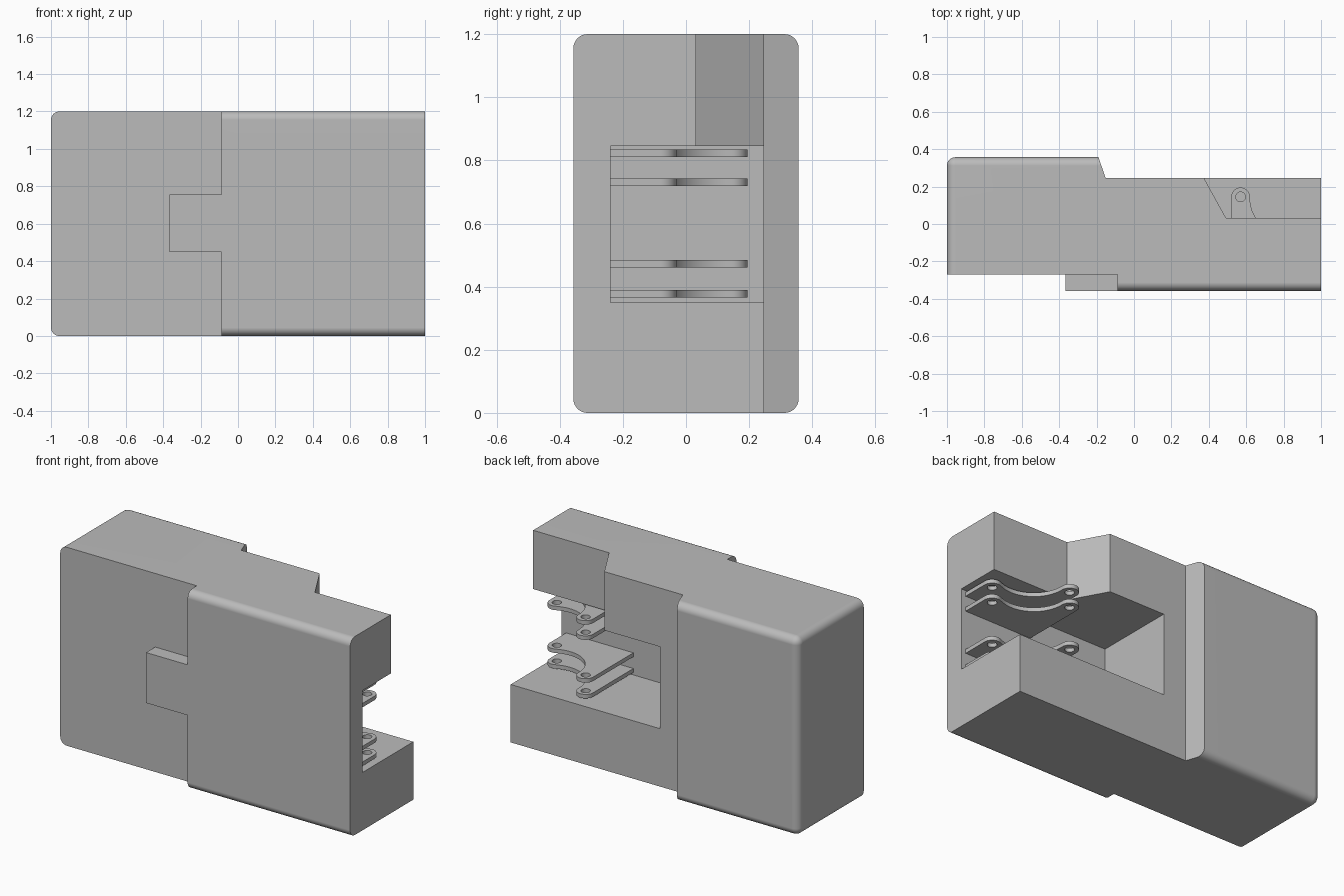
import bpy, bmesh
from math import cos, sin, atan2, pi, radians, hypot

cube = bpy.data.objects.get("Cube")
if cube:
    bpy.data.objects.remove(cube, do_unlink=True)

grey = bpy.data.materials.new("plain_grey")
grey.use_nodes = True
tone = (0.5, 0.5, 0.5, 1)
grey.diffuse_color = tone
grey.node_tree.nodes["Principled BSDF"].inputs["Base Color"].default_value = tone


def prism(name, outline, z0, z1, round_edge=None, radius=0.045):
    """Extrude an XY outline from z0 to z1; round the edges picked by a rule."""
    bm = bmesh.new()
    base = bm.faces.new([bm.verts.new((x, y, z0)) for x, y in outline])
    top = bmesh.ops.extrude_face_region(bm, geom=[base])["geom"]
    bmesh.ops.translate(bm, vec=(0, 0, z1 - z0),
                        verts=[v for v in top if isinstance(v, bmesh.types.BMVert)])
    bmesh.ops.recalc_face_normals(bm, faces=bm.faces)
    if round_edge:
        picked = [e for e in bm.edges if round_edge(*[v.co for v in e.verts])]
        bmesh.ops.bevel(bm, geom=picked, offset=radius, segments=8, profile=0.5,
                        affect='EDGES', clamp_overlap=True)
    mesh = bpy.data.meshes.new(name)
    bm.to_mesh(mesh)
    bm.free()
    obj = bpy.data.objects.new(name, mesh)
    bpy.context.collection.objects.link(obj)
    mesh.materials.append(grey)
    return obj


def arc(cx, cy, r, a0, a1, steps):
    return [(cx + r * cos(a0 + (a1 - a0) * i / steps),
             cy + r * sin(a0 + (a1 - a0) * i / steps)) for i in range(steps + 1)]


def box(name, x0, x1, y0, y1, z0, z1):
    return prism(name, [(x0, y0), (x1, y0), (x1, y1), (x0, y1)], z0, z1)


def cylinder(name, x, y, r, z0, z1):
    return prism(name, arc(x, y, r, 0, 2 * pi, 48)[:-1], z0, z1)


def apply_boolean(obj, other, operation='DIFFERENCE'):
    mod = obj.modifiers.new("cut", 'BOOLEAN')
    mod.object, mod.operation, mod.solver = other, operation, 'EXACT'
    bpy.context.view_layer.objects.active = obj
    bpy.ops.object.modifier_apply(modifier=mod.name)
    bpy.data.objects.remove(other, do_unlink=True)


def smooth(obj):
    bpy.ops.object.select_all(action='DESELECT')
    obj.select_set(True)
    bpy.context.view_layer.objects.active = obj
    bpy.ops.object.shade_smooth_by_angle(angle=radians(30))
    mod = obj.modifiers.new("even_shading", 'WEIGHTED_NORMAL')
    mod.keep_sharp = True


FRONT, BACK, LOW_FRONT, LOW_BACK, HEIGHT = -0.357, 0.357, -0.27, 0.247, 1.2
FLOOR = -0.24


def rounded(a, b):
    """Front long edges, rear rim and the end corners of the thick block."""
    at = lambda axis, value: all(abs(p[axis] - value) < 1e-4 for p in (a, b))
    return (at(1, BACK) and not (abs(a.x + 0.19) < 1e-4 and abs(b.x + 0.19) < 1e-4)
            or at(1, FRONT) and a.z == b.z
            or at(0, -1) and a.z == b.z)


# Main body: stepped plan extruded to full height
body = prism("body", [(-1, LOW_FRONT), (-0.087, LOW_FRONT), (-0.087, FRONT), (1, FRONT),
                      (1, LOW_BACK), (-0.152, LOW_BACK), (-0.19, BACK), (-1, BACK)],
             0, HEIGHT, rounded)

# Tongue on the front face
apply_boolean(body, box("tongue", -0.365, -0.05, FRONT, -0.2, 0.45, 0.755), 'UNION')

# Pocket open to the back and the end
apply_boolean(body, box("pocket", 0, 1.2, FLOOR, 0.5, 0.35, 0.845))

# Slanted notch above the pocket
apply_boolean(body, prism("notch", [(0.492, 0.032), (1.2, 0.032), (1.2, 0.43),
                                    (0.272, 0.43)], 0.8, 1.4))

# Round hole through the front wall
hole = cylinder("hole", 0.19, -0.6, 0.105, -0.5, 0.5)
hole.rotation_euler.x = radians(90)
hole.location.y = -0.3
bpy.context.view_layer.update()
apply_boolean(body, hole)
smooth(body)

# Hinge plates: two rounded ears joined by a hollow curve
ear_a, ear_b, hollow, ear_r = (0.57, 0.145), (0.92, -0.08), (0.812, 0.138), 0.05
hollow_r = hypot(hollow[0] - ear_a[0], hollow[1] - ear_a[1]) - ear_r
angle = lambda p, q: atan2(q[1] - p[1], q[0] - p[0])
to_a, to_b = angle(ear_a, hollow), angle(ear_b, hollow)
plate_outline = ([(ear_b[0] + ear_r, FLOOR - 0.01)]
                 + arc(*ear_b, ear_r, 0, to_b, 12)
                 + arc(*hollow, hollow_r, to_b - pi, to_a - pi, 20)[1:-1]
                 + arc(*ear_a, ear_r, to_a, pi, 16)
                 + [(ear_a[0] - ear_r, FLOOR - 0.01)])
for i, z in enumerate((0.377, 0.472, 0.731, 0.823)):
    plate = prism(f"hinge_plate_{i + 1}", plate_outline, z - 0.012, z + 0.012)
    for x, y in (ear_a, ear_b):
        apply_boolean(plate, cylinder("pin_hole", x, y, 0.026, z - 0.1, z + 0.1))
    smooth(plate)
